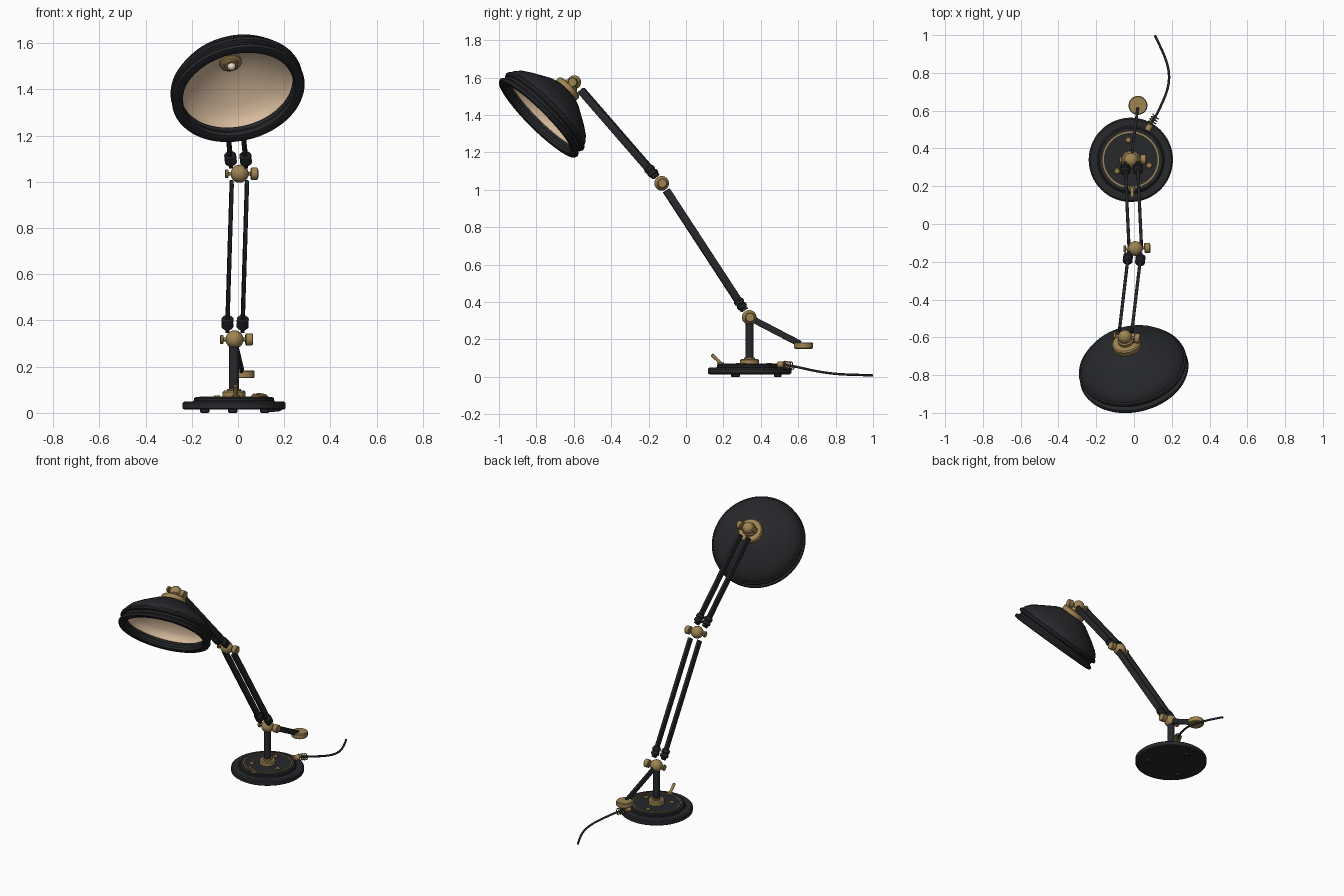
import bpy, bmesh, math
from mathutils import Vector as V, Matrix

if "Cube" in bpy.data.objects:
    bpy.data.objects.remove(bpy.data.objects["Cube"])


def mat(name, col):
    m = bpy.data.materials.new(name)
    m.diffuse_color = (*col, 1)
    m.use_nodes = True
    m.node_tree.nodes["Principled BSDF"].inputs["Base Color"].default_value = m.diffuse_color
    return m


BLACK = mat("black_paint", (0.02, 0.021, 0.024))
BRASS = mat("brass", (0.34, 0.23, 0.085))
CREAM = mat("shade_lining", (0.68, 0.5, 0.34))
GLASS = mat("bulb_glass", (0.85, 0.75, 0.62))


def finish(bm, name, m, matrix):
    bmesh.ops.recalc_face_normals(bm, faces=bm.faces)
    me = bpy.data.meshes.new(name)
    bm.to_mesh(me)
    bm.free()
    ob = bpy.data.objects.new(name, me)
    bpy.context.collection.objects.link(ob)
    me.materials.append(m)
    ob.matrix_world = matrix
    bpy.ops.object.select_all(action='DESELECT')
    ob.select_set(True)
    bpy.context.view_layer.objects.active = ob
    bpy.ops.object.shade_smooth_by_angle(angle=math.radians(32))
    return ob


def frame(origin, axis, side=None):
    # local z runs along axis, local x along side
    z = V(axis).normalized()
    if side is None:
        return Matrix.Translation(V(origin)) @ z.to_track_quat('Z', 'Y').to_matrix().to_4x4()
    x = V(side).normalized()
    r = Matrix((x, z.cross(x), z)).transposed()
    return Matrix.Translation(V(origin)) @ r.to_4x4()


def lathe(name, profile, origin, axis, m, n=48):
    # profile is a list of (radius, height) spun around the axis
    bm = bmesh.new()
    vs = [bm.verts.new((r, 0, h)) for r, h in profile]
    es = [bm.edges.new(p) for p in zip(vs, vs[1:])]
    bmesh.ops.spin(bm, geom=vs + es, cent=(0, 0, 0), axis=(0, 0, 1),
                   angle=math.tau, steps=n, use_merge=False)
    bmesh.ops.remove_doubles(bm, verts=bm.verts, dist=1e-5)
    return finish(bm, name, m, frame(origin, axis))


def disc(name, r, h0, h1, origin, axis, m, c=0.004, n=48):
    return lathe(name, [(0, h0), (r - c, h0), (r, h0 + c), (r, h1 - c), (r - c, h1), (0, h1)],
                 origin, axis, m, n)


def ball(name, r, origin, m):
    bm = bmesh.new()
    bmesh.ops.create_uvsphere(bm, u_segments=32, v_segments=20, radius=r)
    return finish(bm, name, m, Matrix.Translation(origin))


def bar(name, a, b, side, w, d, m):
    bm = bmesh.new()
    bmesh.ops.create_cube(bm, size=1)
    bmesh.ops.scale(bm, verts=bm.verts, vec=(w, d, (b - a).length))
    bmesh.ops.bevel(bm, geom=bm.edges[:], offset=0.003, segments=2, affect='EDGES', profile=0.5)
    return finish(bm, name, m, frame((a + b) / 2, b - a, side))


def wire(name, pts, r, m, kind='NURBS'):
    cu = bpy.data.curves.new(name, 'CURVE')
    cu.dimensions = '3D'
    cu.bevel_depth = r
    cu.bevel_resolution = 3
    cu.use_fill_caps = True
    s = cu.splines.new(kind)
    s.points.add(len(pts) - 1)
    for p, q in zip(s.points, pts):
        p.co = (*q, 1)
    if kind == 'NURBS':
        s.use_endpoint_u = True
        s.order_u = 4
        s.resolution_u = 8
    ob = bpy.data.objects.new(name, cu)
    bpy.context.collection.objects.link(ob)
    cu.materials.append(m)


UP = V((0, 0, 1))
BASE = V((-0.017, 0.34, 0))
SHOULDER = V((-0.015, 0.338, 0.318))
ELBOW = V((0.007, -0.13, 1.035))
HEAD = V((-0.048, -0.598, 1.575))

# Base: stepped plate, inlay ring, feet and screws
lathe("base_plate", [(0, 0.014), (0.215, 0.014), (0.223, 0.02), (0.223, 0.043), (0.215, 0.05),
                     (0.178, 0.05), (0.173, 0.054), (0.173, 0.063), (0.167, 0.068), (0, 0.068)],
      BASE, UP, BLACK, 72)
lathe("base_inlay_ring", [(0.142, 0.066), (0.142, 0.072), (0.15, 0.072), (0.15, 0.066), (0.142, 0.066)],
      BASE, UP, BRASS, 72)
for i in range(3):
    a = math.radians(212 + 120 * i)
    disc(f"foot_{i}", 0.02, 0, 0.018, BASE + 0.15 * V((math.cos(a), math.sin(a), 0)), UP, BLACK, n=24)
for i, (x, y) in enumerate([(-0.03, 0.445), (0.08, 0.31), (-0.09, 0.28)]):
    disc(f"base_screw_{i}", 0.016, 0.066, 0.075, (x, y, 0), UP, BRASS, n=24)

# Toggle switch
disc("switch_collar", 0.019, 0.066, 0.078, (-0.01, 0.185, 0), UP, BRASS, n=24)
disc("switch_lever", 0.009, 0, 0.078, (-0.01, 0.193, 0.066), (0, -0.72, 0.7), BRASS, n=20)

# Post
lathe("post_collar", [(0, 0.066), (0.05, 0.066), (0.05, 0.09), (0.044, 0.096), (0.03, 0.096), (0.03, 0.104), (0, 0.104)],
      BASE, UP, BRASS)
disc("post", 0.022, 0.09, 0.31, BASE, UP, BLACK)


# Joints: ball, cross pin, knob and end cap
def joint(name, p, side, r=0.039):
    ball(name + "_ball", r, p, BRASS)
    disc(name + "_pin", 0.008, -0.055, 0.06, p, side, BRASS, 0.001, 20)
    disc(name + "_knob", 0.026, 0.047, 0.08, p, side, BRASS, n=32)
    disc(name + "_end_cap", 0.019, -0.062, -0.049, p, side, BRASS, 0.002, 32)


# Arms: twin flat bars with a dark barrel at the lower end of each
def arm(name, a, b, gap_b):
    d = (b - a).normalized()
    side = V((-d.y, d.x, 0)).normalized()
    for tag, s in (("left", -1), ("right", 1)):
        o = side * 0.033 * s
        bar(f"{name}_bar_{tag}", a + o + d * 0.045, b + o - d * gap_b, side, 0.017, 0.04, BLACK)
        lathe(f"{name}_barrel_{tag}", [(0, 0), (0.019, 0), (0.026, 0.008), (0.026, 0.022), (0.022, 0.025),
                                       (0.022, 0.031), (0.026, 0.034), (0.026, 0.048), (0.019, 0.056), (0, 0.056)],
              a + o + d * 0.058, d, BLACK, 32)
    return side


side_lower = arm("lower_arm", SHOULDER, ELBOW, 0.045)
side_upper = arm("upper_arm", ELBOW, HEAD, 0.055)
joint("shoulder", SHOULDER, side_lower)
joint("elbow", ELBOW, side_lower)
joint("head", HEAD, side_upper, 0.037)

# Counterweight on its rear bar
weight = V((0.021, 0.628, 0.167))
d = weight - SHOULDER
bar("counterweight_bar", SHOULDER, weight - d * 0.06, V((d.y, -d.x, 0)), 0.014, 0.034, BLACK)
disc("counterweight", 0.05, -0.017, 0.017, weight, UP, BRASS)

# Shade: profile runs from the head joint towards the opening
AIM = V((0.18, -0.69, -0.69)).normalized()
lathe("shade_shell", [(0.05, 0.07), (0.085, 0.07), (0.11, 0.079), (0.205, 0.136), (0.25, 0.168), (0.272, 0.195),
                      (0.279, 0.212), (0.287, 0.216), (0.29, 0.226), (0.286, 0.235), (0.272, 0.24),
                      (0.27, 0.252), (0.276, 0.258), (0.288, 0.263), (0.292, 0.272), (0.287, 0.283),
                      (0.27, 0.287), (0.25, 0.282), (0.243, 0.268), (0.252, 0.25), (0.245, 0.236)],
      HEAD, AIM, BLACK, 80)
lathe("shade_lining", [(0, 0.08), (0.085, 0.082), (0.2, 0.146), (0.24, 0.176), (0.258, 0.205), (0.258, 0.23), (0.245, 0.24)],
      HEAD, AIM, CREAM, 80)
lathe("shade_collar", [(0, 0.015), (0.035, 0.015), (0.042, 0.02), (0.042, 0.036), (0.07, 0.036), (0.077, 0.042),
                       (0.077, 0.068), (0.072, 0.075), (0, 0.075)], HEAD, AIM, BRASS)
lathe("bulb_socket", [(0, 0.078), (0.048, 0.078), (0.048, 0.09), (0.03, 0.096), (0.03, 0.106), (0, 0.106)],
      HEAD, AIM, BRASS)
ball("bulb", 0.018, HEAD + AIM * 0.108, GLASS)

# Power cord with brass outlet and coiled strain relief
out = V((0.52, 0.85, -0.08)).normalized()
start = V((0.068, 0.492, 0.067))
disc("cord_outlet", 0.017, 0, 0.042, start, out, BRASS, n=28)
f = frame(start, out)
wire("strain_relief_coil", [f @ V((0.02 * math.cos(t * 0.5236), 0.02 * math.sin(t * 0.5236), 0.036 + 0.0012 * t))
                            for t in range(49)], 0.003, BRASS, 'POLY')
wire("power_cord", [start + out * 0.03, start + out * 0.09, (0.15, 0.64, 0.042), (0.187, 0.73, 0.024),
                    (0.188, 0.83, 0.012), (0.15, 0.92, 0.011), (0.11, 0.998, 0.008)], 0.0065, BLACK)
